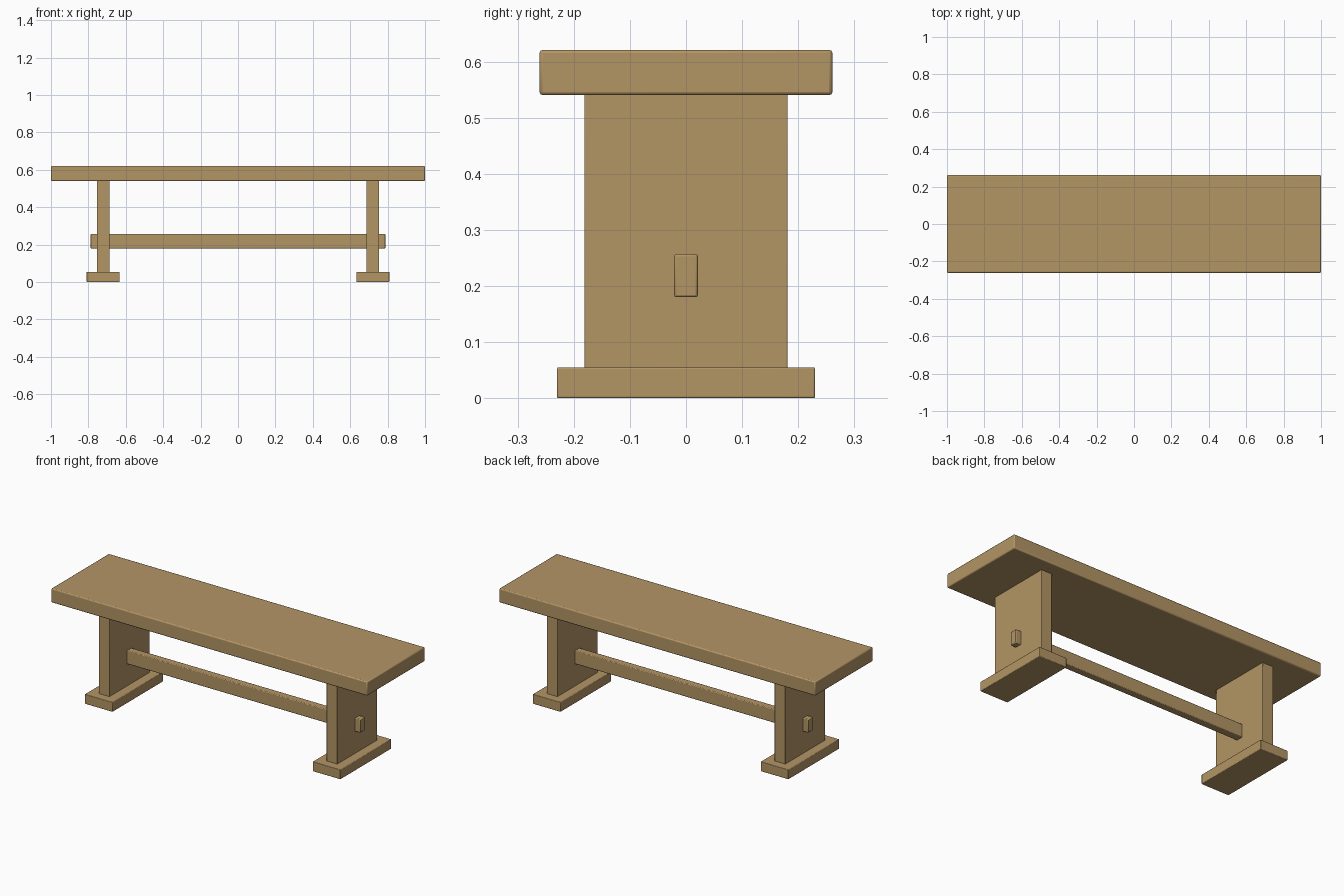
import bpy

default = bpy.data.objects.get("Cube")
if default:
    bpy.data.objects.remove(default, do_unlink=True)

# One wood colour for the whole bench
WOOD = (0.45, 0.30, 0.13, 1.0)
wood = bpy.data.materials.new("light_wood")
wood.use_nodes = True
wood.diffuse_color = WOOD
wood.node_tree.nodes["Principled BSDF"].inputs["Base Color"].default_value = WOOD


def board(name, x, half_depth, z, edge):
    """Plank spanning x and z ranges, centred on y, with eased edges."""
    bpy.ops.mesh.primitive_cube_add(
        size=1, location=((x[0] + x[1]) / 2, 0, (z[0] + z[1]) / 2))
    ob = bpy.context.object
    ob.name = name
    ob.scale = (x[1] - x[0], 2 * half_depth, z[1] - z[0])
    bpy.ops.object.transform_apply(location=False, rotation=False, scale=True)
    ob.data.materials.append(wood)
    bevel = ob.modifiers.new("eased_edges", 'BEVEL')
    bevel.width = edge
    bevel.segments = 2
    bpy.ops.object.shade_smooth_by_angle()
    return ob


# Seat plank
board("seat", (-1, 1), 0.261, (0.54, 0.621), 0.006)

# Panel leg and foot at each end
for side, s in (("left", 1), ("right", -1)):
    board(side + "_leg", sorted((s * 0.687, s * 0.755)), 0.181, (0.05, 0.545), 0.002)
    board(side + "_foot", sorted((s * 0.633, s * 0.809)), 0.23, (0, 0.055), 0.003)

# Stretcher with ends passing through both legs
board("stretcher", (-0.788, 0.788), 0.021, (0.18, 0.257), 0.004)
